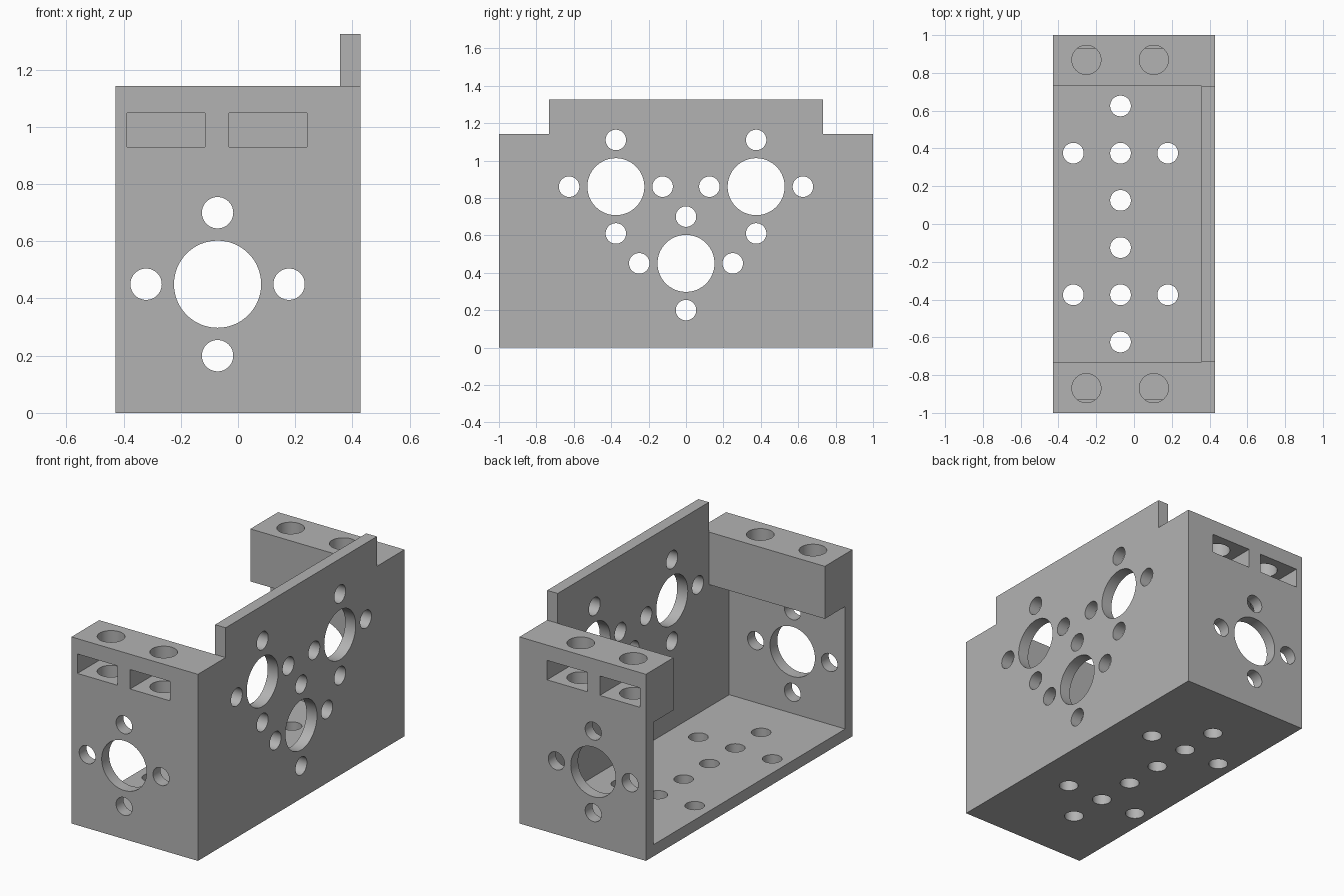
import bpy, math
from mathutils import Vector

cube = bpy.data.objects.get("Cube")
if cube:
    bpy.data.objects.remove(cube, do_unlink=True)

HX, HY = 0.4286, 1.0          # half width and half length
WALL = 0.0714                 # sheet thickness
TOP, TAB = 1.143, 1.3256      # body height, side plate height
BLOCK_Y, BLOCK_Z = 0.7317, 0.8214   # inner face and underside of mounting blocks
MID = -WALL                   # x of the hole patterns
BIG, SMALL, STEP = 0.1524, 0.0548, 0.25

grey = bpy.data.materials.new("plain grey")
grey.use_nodes = True
COLOUR = (0.45, 0.45, 0.45, 1)
grey.diffuse_color = COLOUR
grey.node_tree.nodes["Principled BSDF"].inputs["Base Color"].default_value = COLOUR


def box(name, lo, hi):
    lo, hi = Vector(lo), Vector(hi)
    bpy.ops.mesh.primitive_cube_add(size=1, location=(lo + hi) / 2)
    ob = bpy.context.object
    ob.name = name
    ob.scale = hi - lo
    bpy.ops.object.transform_apply(location=True, rotation=True, scale=True)
    return ob


def rod(centre, axis, radius, length):
    turn = {"x": (0, math.pi / 2, 0), "y": (math.pi / 2, 0, 0), "z": (0, 0, 0)}[axis]
    bpy.ops.mesh.primitive_cylinder_add(vertices=64, radius=radius, depth=length,
                                        location=centre, rotation=turn)
    ob = bpy.context.object
    bpy.ops.object.transform_apply(location=True, rotation=True, scale=True)
    return ob


def cut(body, cutters):
    """Subtract each cutter in turn, then remove it."""
    for c in cutters:
        c.hide_render = True
        mod = body.modifiers.new("cut", "BOOLEAN")
        mod.operation, mod.solver, mod.object = "DIFFERENCE", "EXACT", c
        bpy.context.view_layer.objects.active = body
        bpy.ops.object.modifier_apply(modifier=mod.name)
        bpy.data.objects.remove(c, do_unlink=True)


def cross(centre, axis, length, middle):
    """Central hole with four screw holes around it."""
    centre = Vector(centre)
    u, v = {"x": ((0, 1, 0), (0, 0, 1)), "y": ((1, 0, 0), (0, 0, 1)),
            "z": ((1, 0, 0), (0, 1, 0))}[axis]
    rods = [rod(centre, axis, middle, length)]
    for d in (Vector(u), Vector(v)):
        for s in (-STEP, STEP):
            rods.append(rod(centre + d * s, axis, SMALL, length))
    return rods


# Solid bracket, hollowed to floor, side plate, end walls and blocks
bracket = box("servo_bracket", (-HX, -HY, 0), (HX, HY, TAB))
inner = HX - WALL
cut(bracket, [
    box("lower_cavity", (-1, WALL - HY, WALL), (inner, HY - WALL, BLOCK_Z)),
    box("upper_cavity", (-1, -BLOCK_Y, 0.5), (inner, BLOCK_Y, 2)),
    box("top_trim", (-1, -2, TOP), (inner, 2, 2)),
    box("front_step", (-1, -2, TOP), (1, -BLOCK_Y, 2)),
    box("back_step", (-1, BLOCK_Y, TOP), (1, 2, 2)),
])
bracket.name = "bracket"

# Hole patterns in the side plate, end walls and floor
for y, z in ((-0.375, 0.86), (0.375, 0.86), (0, 0.45)):
    cut(bracket, cross((HX - WALL / 2, y, z), "x", 0.1, BIG))
for s in (-1, 1):
    cut(bracket, cross((MID, s * (HY - WALL / 2), 0.45), "y", 0.1, BIG))
    cut(bracket, cross((MID, s * 0.375, WALL / 2), "z", 0.1, SMALL))

# Nut slots and vertical bolt holes in the mounting blocks
for s in (-1, 1):
    for x in (-0.252, 0.105):
        ys = sorted((s * 0.765, s * 1.1))
        low = BLOCK_Z - 0.001
        cut(bracket, [
            box("slot", (x - 0.136, ys[0], 0.93), (x + 0.136, ys[1], 1.049)),
            rod((x, s * 0.869, (low + 1.3) / 2), "z", 0.077, 1.3 - low),
        ])

# Material and shading
bracket.data.materials.clear()
bracket.data.materials.append(grey)
for p in bracket.data.polygons:
    p.material_index = 0
bpy.ops.object.select_all(action="DESELECT")
bracket.select_set(True)
bpy.context.view_layer.objects.active = bracket
bpy.ops.object.shade_smooth_by_angle(angle=math.radians(30))
